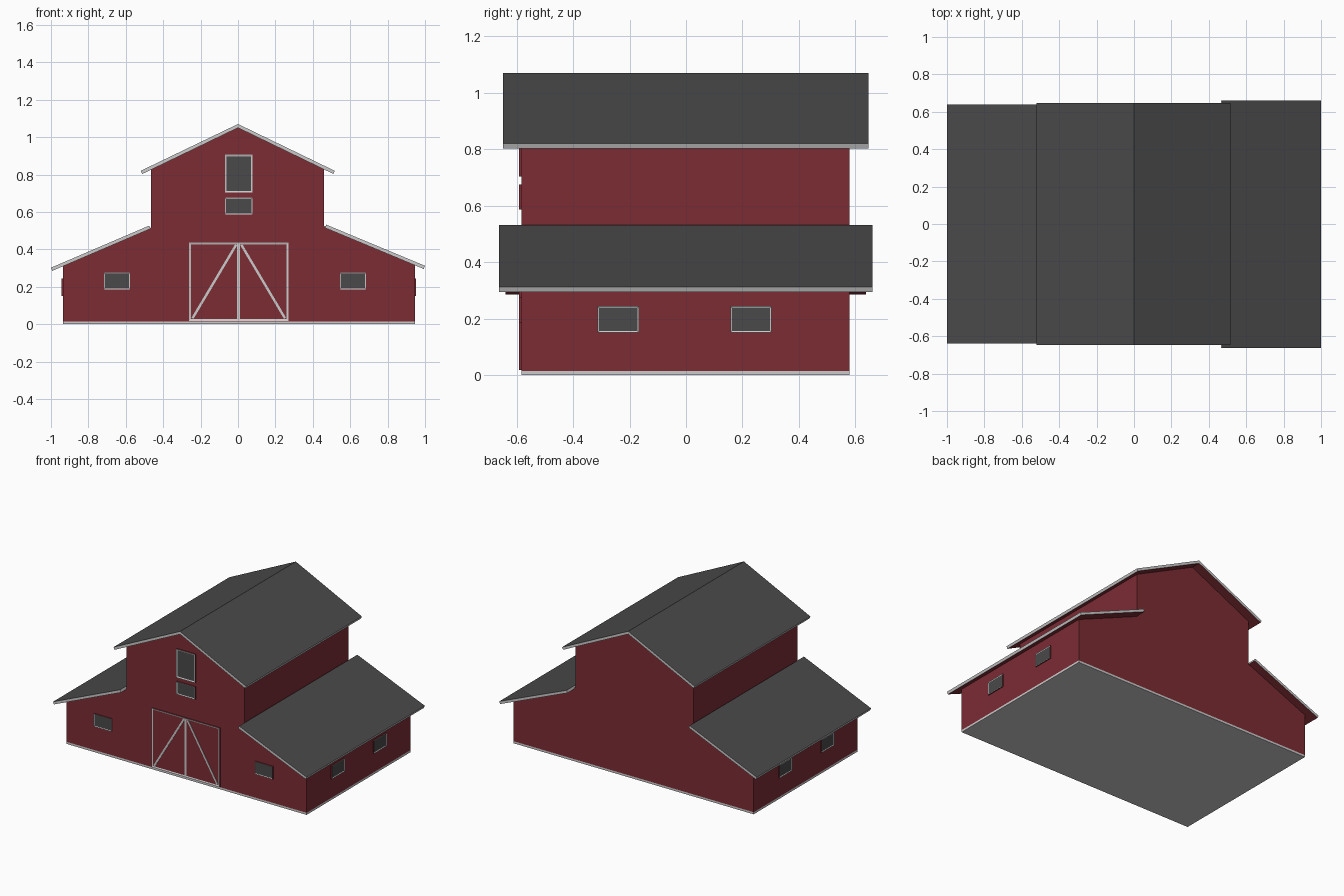
import bpy, bmesh, math
from mathutils import Matrix, Vector

if "Cube" in bpy.data.objects:
    bpy.data.objects.remove(bpy.data.objects["Cube"])


def material(name, rgb):
    m = bpy.data.materials.new(name)
    m.diffuse_color = (*rgb, 1)
    m.use_nodes = True
    m.node_tree.nodes["Principled BSDF"].inputs["Base Color"].default_value = m.diffuse_color
    return m


RED = material("barn_red", (0.20, 0.025, 0.034))
DARK = material("dark_grey", (0.07, 0.068, 0.07))
TRIM = material("trim_grey", (0.55, 0.55, 0.55))
FRONT = -0.583


def finish(name, bm, mats, matrix=Matrix()):
    mesh = bpy.data.meshes.new(name)
    bm.to_mesh(mesh)
    bm.free()
    for m in mats:
        mesh.materials.append(m)
    ob = bpy.data.objects.new(name, mesh)
    ob.matrix_world = matrix
    bpy.context.collection.objects.link(ob)
    return ob


def prism(name, profile, y0, y1, mats, roof=False):
    """Extrude an x-z profile along y; roofs get top, underside and edge colours."""
    bm = bmesh.new()
    face = bm.faces.new([bm.verts.new((x, y0, z)) for x, z in profile])
    ext = bmesh.ops.extrude_face_region(bm, geom=[face])["geom"]
    bmesh.ops.translate(bm, vec=(0, y1 - y0, 0),
                        verts=[v for v in ext if isinstance(v, bmesh.types.BMVert)])
    bmesh.ops.recalc_face_normals(bm, faces=bm.faces)
    if roof:
        for f in bm.faces:
            f.material_index = 0 if f.normal.z > 0.5 else 1 if f.normal.z < -0.5 else 2
    return finish(name, bm, mats)


def panel(name, loc, w, h, rim, inner, turn=0, depth=0.009):
    """Shallow box on a wall with a trim rim around a recessed inner face."""
    bm = bmesh.new()
    bmesh.ops.create_cube(bm, size=1, matrix=Matrix.Diagonal((w, depth, h, 1)))
    front = min(bm.faces, key=lambda f: f.calc_center_median().y)
    ring = bmesh.ops.inset_region(bm, faces=[front], thickness=rim)["faces"]
    for f in ring:
        f.material_index = 1
    bmesh.ops.translate(bm, verts=front.verts[:], vec=(0, 0.003, 0))
    front.material_index = 2
    return finish(name, bm, [RED, TRIM, inner],
                  Matrix.Translation(loc) @ Matrix.Rotation(turn, 4, "Z"))


def beam(name, a, b, width):
    """Flat trim board on the front wall between two x-z points."""
    a, b = Vector(a), Vector(b)
    d, c = b - a, (a + b) / 2
    bm = bmesh.new()
    bmesh.ops.create_cube(bm, size=1, matrix=Matrix.Diagonal((d.length, 0.008, width, 1)))
    return finish(name, bm, [TRIM], Matrix.Translation((c.x, FRONT - 0.004, c.y))
                  @ Matrix.Rotation(-math.atan2(d.y, d.x), 4, "Y"))


# Walls and base strip
prism("barn_walls", [(-0.935, 0.015), (0.945, 0.015), (0.945, 0.322), (0.46, 0.524),
                     (0.46, 0.833), (0, 1.056), (-0.465, 0.831), (-0.465, 0.517),
                     (-0.935, 0.315)], FRONT, 0.579, [RED])
prism("base_strip", [(-0.935, 0), (0.945, 0), (0.945, 0.015), (-0.935, 0.015)],
      FRONT, 0.579, [TRIM])

# Roofs
ROOF = [DARK, RED, TRIM]
prism("main_roof", [(-0.52, 0.82), (0, 1.07), (0.517, 0.82), (0.51, 0.803),
                    (0, 1.05), (-0.512, 0.803)], -0.648, 0.646, ROOF, True)
prism("right_roof", [(0.472, 0.532), (1.0, 0.312), (0.993, 0.295), (0.465, 0.515)],
      -0.662, 0.66, ROOF, True)
prism("left_roof", [(-0.475, 0.527), (-1.0, 0.302), (-0.993, 0.285), (-0.468, 0.51)],
      -0.64, 0.638, ROOF, True)

# Front windows
Y = FRONT - 0.0035
for name, x, z, w, h, rim in (("front_window_left", -0.647, 0.23, 0.14, 0.09, 0.007),
                              ("front_window_right", 0.615, 0.23, 0.14, 0.09, 0.007),
                              ("loft_window", 0.004, 0.805, 0.148, 0.203, 0.013),
                              ("loft_vent", 0.004, 0.631, 0.148, 0.09, 0.009)):
    panel(name, (x, Y, z), w, h, rim, DARK)

# Side windows, two on each long wall
for side, x, turn in (("right", 0.9485, math.pi / 2), ("left", -0.9385, -math.pi / 2)):
    for i, y in enumerate((-0.24, 0.23)):
        panel(f"{side}_window_{i + 1}", (x, y, 0.198), 0.146, 0.093, 0.008, DARK, turn)

# Double door with diagonal braces
panel("barn_door", (0.004, Y, 0.227), 0.532, 0.418, 0.014, RED)
beam("door_centre_board", (0.003, 0.025), (0.003, 0.43), 0.015)
beam("door_brace_left", (-0.243, 0.032), (-0.01, 0.424), 0.013)
beam("door_brace_right", (0.251, 0.032), (0.018, 0.424), 0.013)
